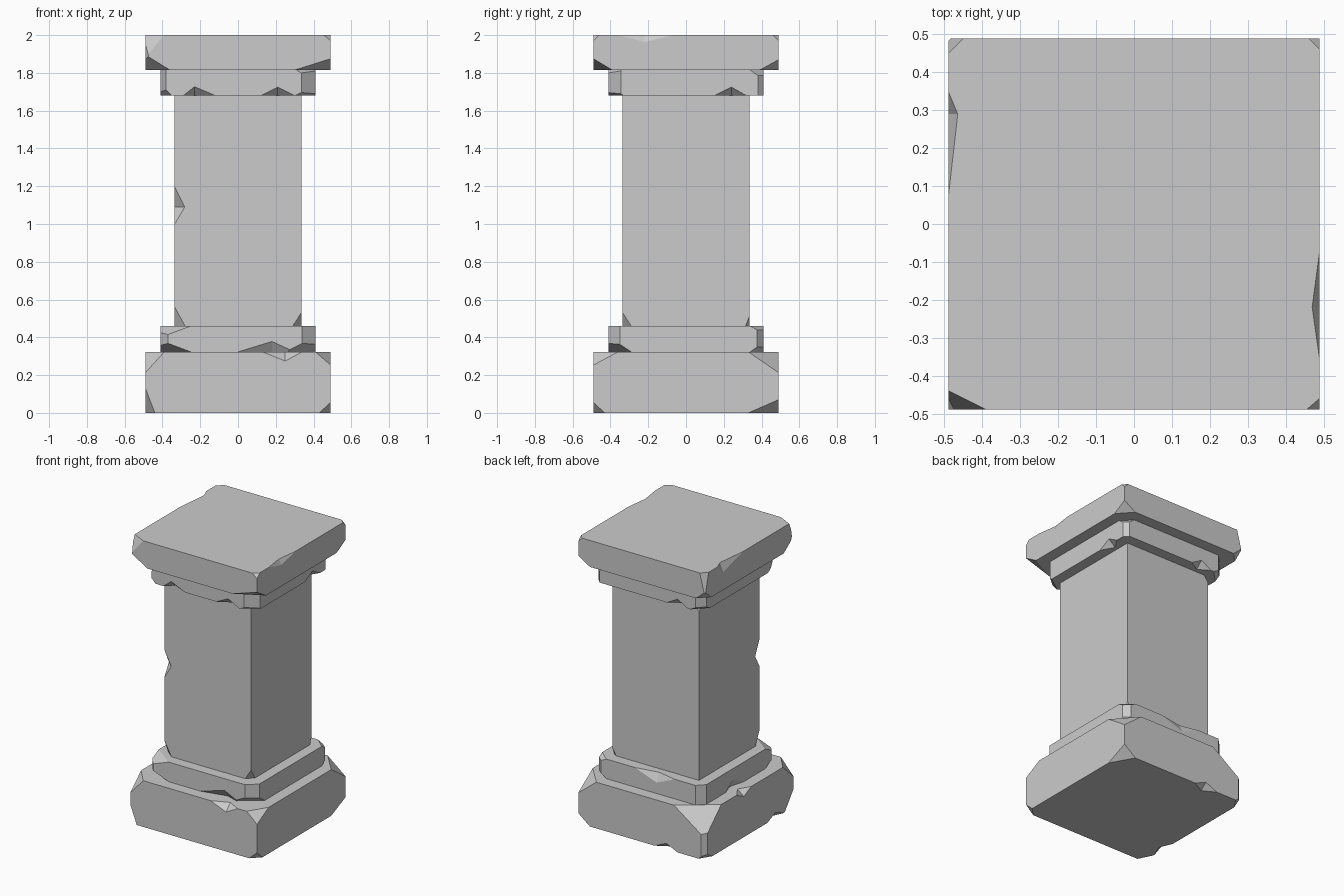
import bpy, bmesh
from mathutils import Vector

if "Cube" in bpy.data.objects:
    bpy.data.objects.remove(bpy.data.objects["Cube"])

BIG = 50.0  # chip length that turns a corner cut into a straight edge chamfer


def tetra(bm, pts):
    """Add a closed tetrahedron scaled about the notch bottom so it pokes out of the block."""
    m = (pts[2] + pts[3]) / 2
    vs = [bm.verts.new(m + (p - m) * 1.8) for p in pts]
    for i, j, k in ((0, 1, 2), (0, 3, 1), (0, 2, 3), (1, 3, 2)):
        bm.faces.new((vs[i], vs[j], vs[k]))


def stone(name, half, z0, z1, corners=(), notches=()):
    """Box with planar corner chips (sx,sy,sz, dx,dy,dz) and V notches on edges:
    (edge axis, signs of other two axes, start, end, peak, depths on other two axes)."""
    ctr = Vector((0, 0, (z0 + z1) / 2))
    h = Vector((half, half, (z1 - z0) / 2))
    bm = bmesh.new()
    bmesh.ops.create_cube(bm, size=1)
    for v in bm.verts:
        v.co = ctr + Vector([v.co[i] * 2 * h[i] for i in range(3)])
    for c in corners:
        s, d = c[:3], c[3:]
        corner = ctr + Vector([s[i] * h[i] for i in range(3)])
        n = Vector([s[i] / d[i] for i in range(3)])
        p = corner - Vector((s[0] * d[0], 0, 0))
        bmesh.ops.bisect_plane(bm, geom=bm.verts[:] + bm.edges[:] + bm.faces[:], dist=1e-5,
                               plane_co=p, plane_no=n.normalized(), clear_outer=True)
        bmesh.ops.holes_fill(bm, edges=[e for e in bm.edges if e.is_boundary], sides=0)
    bmesh.ops.recalc_face_normals(bm, faces=bm.faces[:])
    me = bpy.data.meshes.new(name)
    bm.to_mesh(me)
    bm.free()
    ob = bpy.data.objects.new(name, me)
    bpy.context.collection.objects.link(ob)
    if not notches:
        return ob

    # Cut the edge notches, then discard the cutter
    cb = bmesh.new()
    for ax, s1, s2, t0, t1, tp, d1, d2 in notches:
        u, w = [i for i in range(3) if i != ax]

        def pt(t, a, b):
            v = Vector((0, 0, 0))
            v[ax] = t
            v[u] = ctr[u] + s1 * (h[u] - a)
            v[w] = ctr[w] + s2 * (h[w] - b)
            return v
        tetra(cb, [pt(t0, 0, 0), pt(t1, 0, 0), pt(tp, d1, 0), pt(tp, 0, d2)])
    bmesh.ops.recalc_face_normals(cb, faces=cb.faces[:])
    cm = bpy.data.meshes.new("cutter")
    cb.to_mesh(cm)
    cb.free()
    cut = bpy.data.objects.new("cutter", cm)
    cut.hide_render = True
    bpy.context.collection.objects.link(cut)
    mod = ob.modifiers.new("notches", 'BOOLEAN')
    mod.operation, mod.solver, mod.object = 'DIFFERENCE', 'EXACT', cut
    mod.use_self = True
    deps = bpy.context.evaluated_depsgraph_get()
    ob.data = bpy.data.meshes.new_from_object(ob.evaluated_get(deps))
    ob.modifiers.clear()
    bpy.data.objects.remove(cut)
    return ob


# Bottom plinth
stone("plinth", 0.49, 0, 0.323,
      [(-1, -1, 1, .10, .12, .11), (-1, -1, -1, .05, .10, .13),
       (1, -1, -1, .06, .06, .055), (1, -1, 1, .08, .13, .07),
       (1, 1, -1, .09, .16, .07), (1, 1, 1, .14, .16, .11),
       (-1, 1, 1, .24, .18, .17), (-1, 1, 1, .03, .03, BIG),
       (-1, 1, -1, .05, .08, .05)],
      [(0, -1, 1, .13, .34, .25, .05, .048), (0, 1, -1, -.28, -.10, -.19, .05, .04),
       (1, -1, 1, -.02, .14, .06, .05, .04), (1, -1, -1, -.38, -.20, -.29, .04, .04)])

# Lower moulding
stone("lower_moulding", 0.41, 0.323, 0.46,
      [(-1, -1, 1, .16, .12, .06), (-1, -1, -1, .16, .12, .06), (-1, -1, 1, .04, .05, BIG),
       (1, -1, 1, .07, .06, BIG), (1, -1, -1, .16, .12, .08),
       (1, 1, 1, .04, .035, BIG), (1, 1, 1, .08, .07, .04), (1, 1, -1, .08, .07, .05),
       (-1, 1, 1, .05, .05, BIG)],
      [(0, -1, -1, 0, .30, .18, .04, .055), (0, 1, 1, -.20, .11, -.06, .03, .06),
       (1, -1, -1, -.05, .15, .06, .03, .06)])

# Square shaft
stone("shaft", 0.335, 0.46, 1.68,
      [(-1, -1, -1, .055, .045, .10), (1, -1, -1, .045, .045, .07),
       (1, 1, -1, .03, .02, .05), (-1, 1, 1, .03, .03, .04)],
      [(2, -1, -1, 1.0, 1.195, 1.09, .053, .05)])

# Upper moulding
stone("upper_moulding", 0.41, 1.68, 1.815,
      [(-1, -1, 1, .03, .06, BIG), (-1, -1, -1, .06, .09, .06),
       (1, -1, 1, .075, .065, BIG), (1, -1, -1, .11, .08, .05), (1, -1, 1, .10, .07, .06),
       (1, 1, 1, .03, .03, BIG), (1, 1, 1, .07, .07, .05),
       (-1, 1, 1, .05, .05, BIG), (-1, 1, -1, .09, .09, .05)],
      [(0, -1, -1, -.29, -.12, -.23, .05, .047), (0, -1, -1, .12, .30, .21, .05, .045),
       (1, 1, -1, .15, .32, .24, .05, .045), (0, 1, -1, -.30, -.14, -.22, .05, .045)])

# Top slab
stone("capital_slab", 0.49, 1.815, 2.0,
      [(-1, -1, 1, .10, .05, .12), (-1, -1, 1, .015, .03, BIG), (-1, -1, -1, .13, .11, .08),
       (1, -1, 1, .035, .03, .03), (1, -1, -1, .19, .10, .06),
       (1, 1, 1, .03, .03, .03), (1, 1, -1, .09, .10, .055),
       (-1, 1, 1, .04, .04, .16), (-1, 1, -1, .07, .07, .06)],
      [(1, 1, 1, -.36, -.07, -.22, .02, .037), (1, -1, 1, .07, .35, .29, .025, .06)])
